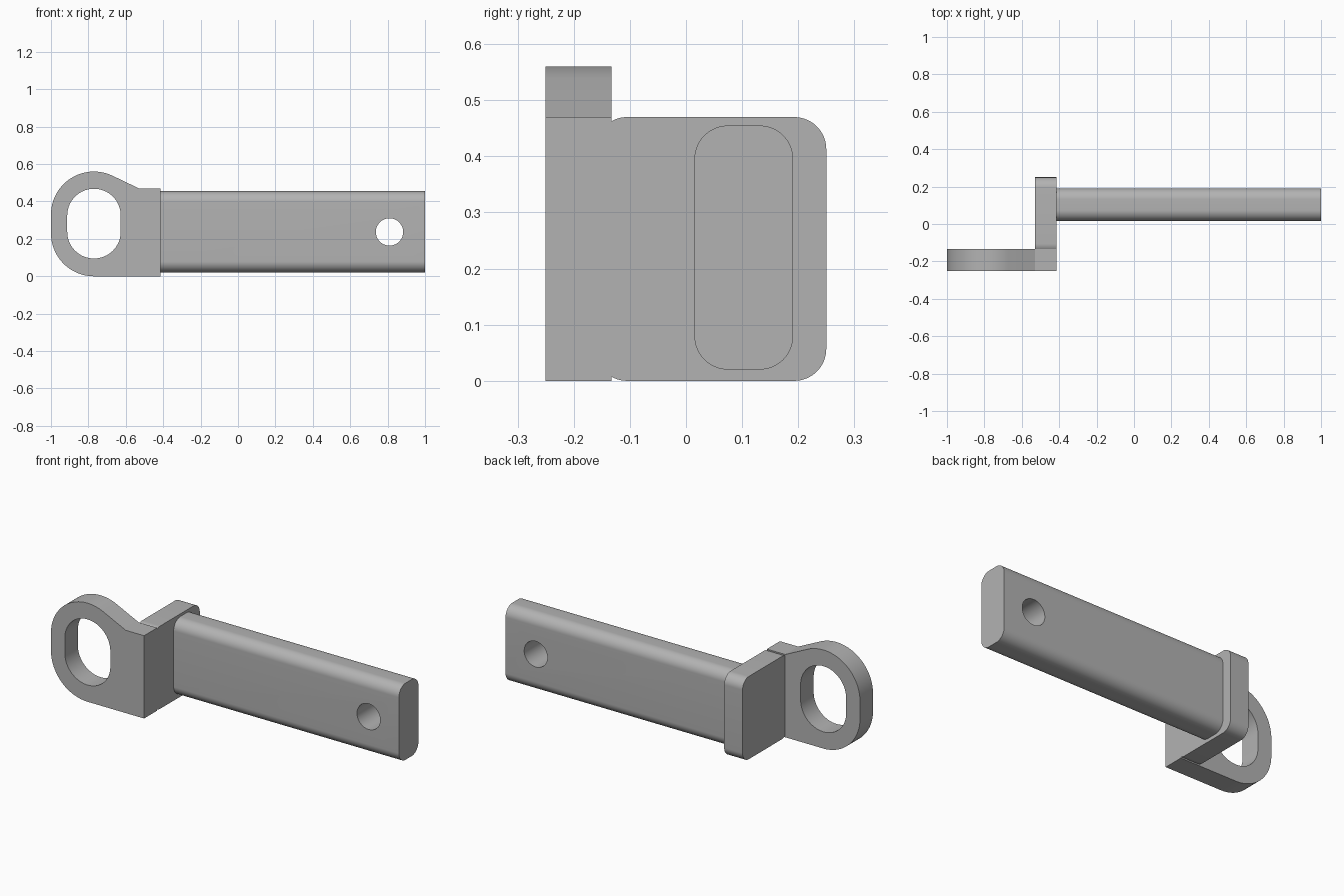
import bpy
import bmesh
from math import radians, cos, sin
from mathutils import Vector

default = bpy.data.objects.get("Cube")
if default:
    bpy.data.objects.remove(default, do_unlink=True)

steel = bpy.data.materials.new("plain grey")
steel.use_nodes = True
grey = (0.45, 0.45, 0.45, 1)
steel.diffuse_color = grey
steel.node_tree.nodes["Principled BSDF"].inputs["Base Color"].default_value = grey


def arc(cx, cy, r, start, end, steps=16):
    angles = [radians(start + (end - start) * i / steps) for i in range(steps + 1)]
    return [(cx + r * cos(a), cy + r * sin(a)) for a in angles]


def rounded_rect(x0, x1, y0, y1, r):
    return (arc(x1 - r, y1 - r, r, 0, 90) + arc(x0 + r, y1 - r, r, 90, 180)
            + arc(x0 + r, y0 + r, r, 180, 270) + arc(x1 - r, y0 + r, r, 270, 360))


def prism(name, profile, axis, low, high):
    """Extrude a closed profile along x (profile in y, z) or y (profile in x, z)."""
    bm = bmesh.new()
    along_x = axis == "x"
    verts = [bm.verts.new((low, a, b) if along_x else (a, low, b)) for a, b in profile]
    face = bm.faces.new(verts)
    out = bmesh.ops.extrude_face_region(bm, geom=[face])
    offset = Vector((high - low, 0, 0) if along_x else (0, high - low, 0))
    moved = [v for v in out["geom"] if isinstance(v, bmesh.types.BMVert)]
    bmesh.ops.translate(bm, verts=moved, vec=offset)
    bmesh.ops.recalc_face_normals(bm, faces=bm.faces)
    mesh = bpy.data.meshes.new(name)
    bm.to_mesh(mesh)
    bm.free()
    mesh.materials.append(steel)
    obj = bpy.data.objects.new(name, mesh)
    bpy.context.collection.objects.link(obj)
    return obj


def select(obj):
    bpy.ops.object.select_all(action="DESELECT")
    obj.select_set(True)
    bpy.context.view_layer.objects.active = obj


def combine(target, tool, operation):
    select(target)
    mod = target.modifiers.new("combine", "BOOLEAN")
    mod.operation = operation
    mod.solver = "EXACT"
    mod.object = tool
    bpy.ops.object.modifier_apply(modifier=mod.name)
    bpy.data.objects.remove(tool, do_unlink=True)


# Eye plate: rounded loop with a sloped shoulder and a square end
eye_x, end_x, bend_x = -0.77, -0.415, -0.53
outline = ([(end_x, 0), (end_x, 0.47), (bend_x, 0.47)]
           + arc(eye_x, 0.33, 0.23, 65, 180, 30)
           + arc(eye_x, 0.23, 0.23, 180, 270, 24))
bracket = prism("bracket", outline, "y", -0.25, -0.133)

# Slot through the eye
slot = arc(eye_x, 0.325, 0.143, 0, 180, 32) + arc(eye_x, 0.238, 0.143, 180, 360, 32)
combine(bracket, prism("slot_cutter", slot, "y", -0.35, 0), "DIFFERENCE")

# Flange with rounded corners, joined to the eye plate
flange = rounded_rect(-0.162, 0.25, 0, 0.47, 0.057)
combine(bracket, prism("flange", flange, "x", bend_x, end_x), "UNION")

# Bar with rounded long edges and a cross hole
bar = prism("bar", rounded_rect(0.015, 0.191, 0.02, 0.455, 0.06), "x", end_x - 0.02, 1)
pin_hole = arc(0.81, 0.237, 0.073, 0, 352.5, 47)
combine(bar, prism("hole_cutter", pin_hole, "y", -0.1, 0.3), "DIFFERENCE")

for part in (bracket, bar):
    select(part)
    bpy.ops.object.shade_smooth_by_angle(angle=radians(20))
